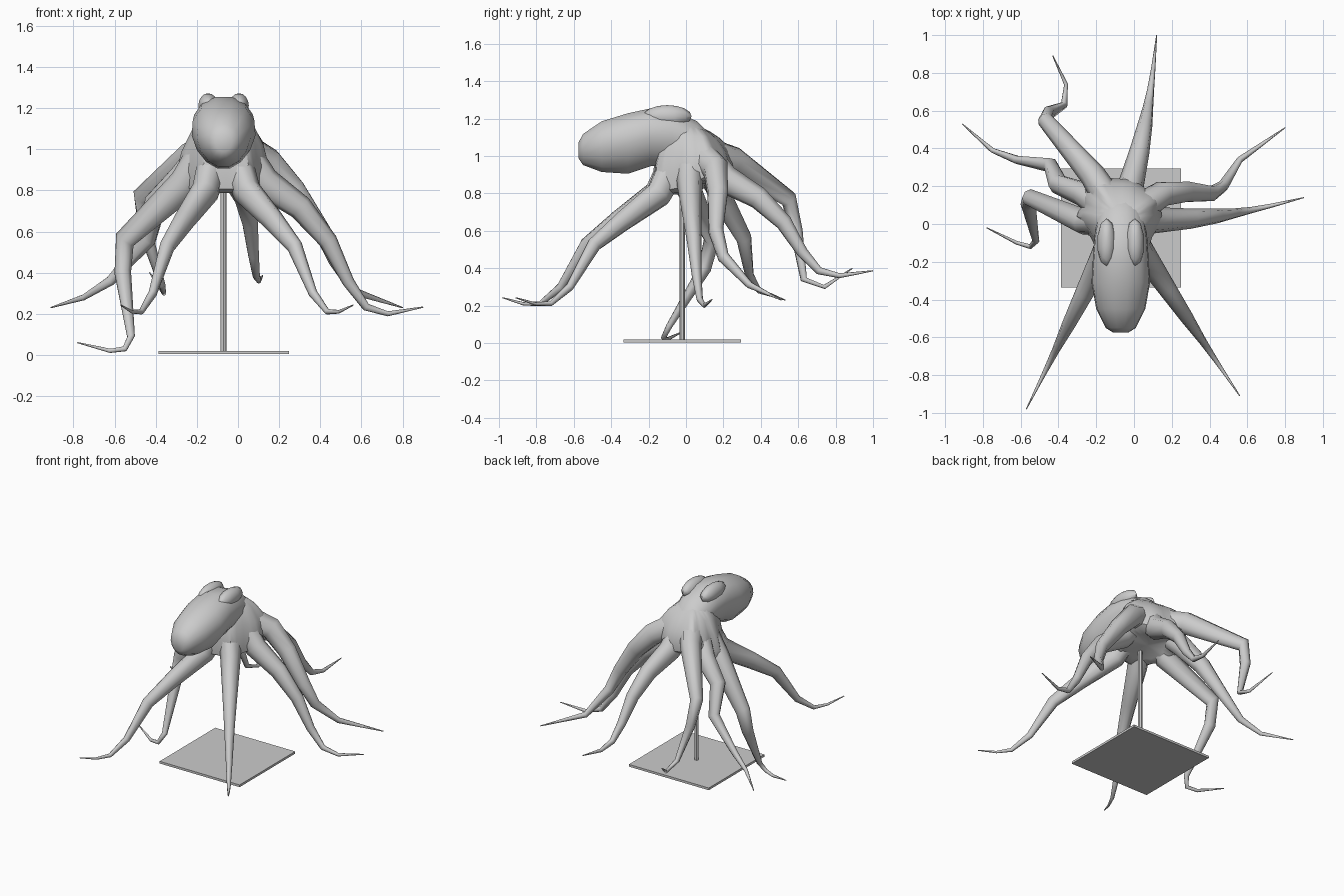
import bpy, bmesh, math
from mathutils import Vector

cube = bpy.data.objects.get("Cube")
if cube:
    bpy.data.objects.remove(cube, do_unlink=True)

COLOUR = (.6, .6, .6, 1)
grey = bpy.data.materials.new("plain_grey")
grey.use_nodes = True
grey.diffuse_color = COLOUR
grey.node_tree.nodes["Principled BSDF"].inputs["Base Color"].default_value = COLOUR

SIDEWAYS = Vector((1, 0, 0))
UPWARD = Vector((0, 0, 1))
HUB = Vector((-.07, .02, 1.02))


def finish(bm, name, sharp_angle=60, subdivisions=0):
    """Turn a bmesh into a named, shaded object."""
    bmesh.ops.recalc_face_normals(bm, faces=bm.faces)
    mesh = bpy.data.meshes.new(name)
    bm.to_mesh(mesh)
    bm.free()
    mesh.materials.append(grey)
    obj = bpy.data.objects.new(name, mesh)
    bpy.context.collection.objects.link(obj)
    bpy.ops.object.select_all(action="DESELECT")
    obj.select_set(True)
    bpy.context.view_layer.objects.active = obj
    bpy.ops.object.shade_smooth_by_angle(angle=math.radians(sharp_angle))
    if subdivisions:
        modifier = obj.modifiers.new("Soften", "SUBSURF")
        modifier.levels = modifier.render_levels = subdivisions


def loft(bm, rings):
    """Skin a list of equal rings and cap both ends."""
    rows = [[bm.verts.new(point) for point in ring] for ring in rings]
    count = len(rows[0])
    for low, high in zip(rows, rows[1:]):
        for i in range(count):
            j = (i + 1) % count
            bm.faces.new((low[i], low[j], high[j], high[i]))
    bm.faces.new(rows[0])
    bm.faces.new(rows[-1])


def ellipse(center, side, up, width, height, count):
    angles = [math.tau * i / count for i in range(count)]
    return [center + side * width * math.cos(a) + up * height * math.sin(a) for a in angles]


def tentacle(name, path, root_radius=.092, sides=8):
    """Tapered tube from the head along a path, slimming to a fine tip."""
    outward = Vector((path[0].x - HUB.x, path[0].y - HUB.y, 0)).normalized()
    points = [HUB + outward * .06] + path
    lengths = [0]
    for a, b in zip(points, points[1:]):
        lengths.append(lengths[-1] + (b - a).length)
    rings, side = [], outward.cross(UPWARD)
    for i, point in enumerate(points):
        before, after = points[max(i - 1, 0)], points[min(i + 1, len(points) - 1)]
        tangent = (after - before).normalized()
        side = (side - tangent * side.dot(tangent)).normalized()
        radius = root_radius * (1 - lengths[i] / lengths[-1]) ** 1.15 + .003
        rings.append(ellipse(point, side, side.cross(tangent), radius * .88, radius, sides))
    bm = bmesh.new()
    loft(bm, rings)
    finish(bm, name)
    return points


def draped(tip_x, tip_y, lowest, profile, bow=0):
    """Path out to a tip, dropping by a (reach, height) profile and bowed to one side."""
    tip = Vector((tip_x, tip_y, lowest))
    across = (tip - HUB).cross(UPWARD).normalized()
    path = []
    for reach, height in profile:
        point = HUB.lerp(tip, reach) + across * bow * math.sin(math.pi * reach)
        point.z = lowest + (HUB.z - lowest) * height
        path.append(point)
    return path


def curled(*corners):
    return [Vector(corner) for corner in corners]


# Eight tentacles, in order around the head
front_drop = [(.18, .72), (.38, .55), (.55, .39), (.69, .11), (.8, 0), (.89, 0), (1, .04)]
steep_drop = [(.2, .78), (.38, .63), (.52, .43), (.62, .19), (.71, .04), (.82, 0), (1, .04)]
paths = {
    "front_left_tentacle": draped(.56, -.91, .21, front_drop),
    "middle_left_tentacle": draped(.9, .14, .2, steep_drop, bow=.04),
    "rear_left_tentacle": curled((.15, .16, .93), (.27, .17, .8), (.41, .16, .6),
                                 (.47, .2, .46), (.56, .34, .31), (.8, .51, .23)),
    "back_tentacle": draped(.12, 1, .36, steep_drop, bow=.03),
    "rear_right_tentacle": curled((-.22, .26, .97), (-.47, .55, .77), (-.45, .59, .6),
                                  (-.37, .63, .34), (-.36, .74, .3), (-.43, .89, .4)),
    "side_right_tentacle": curled((-.27, .16, .86), (-.4, .21, .74), (-.44, .31, .56),
                                  (-.62, .34, .36), (-.75, .39, .28), (-.91, .53, .23)),
    "middle_right_tentacle": curled((-.26, .01, .83), (-.55, .14, .56), (-.56, .1, .4),
                                    (-.52, -.09, .09), (-.55, -.12, .03), (-.62, -.1, .02),
                                    (-.78, -.02, .06)),
    "front_right_tentacle": draped(-.57, -.98, .21, front_drop),
}
tentacles = [tentacle(name, path) for name, path in paths.items()]

# Webbed skirt joining the tentacle roots, sloping to the back and hollow underneath
crown = HUB + UPWARD * .17
hollow = HUB - UPWARD * .1
tops, middles, edges, inners = [], [], [], []
for points, following in zip(tentacles, tentacles[1:] + tentacles[:1]):
    valley = (points[1] + following[1]) / 2 - UPWARD * .04
    for rim in (points[1].lerp(points[2], .4), valley):
        outward = Vector((rim.x - crown.x, rim.y - crown.y, 0)).normalized()
        top = crown + outward * .1 - UPWARD * outward.y * .05
        tops.append(top)
        middles.append(top.lerp(rim, .5) + (outward + UPWARD) * .04)
        edges.append(rim)
        inners.append(rim.lerp(hollow, .5) - UPWARD * .02)
bm = bmesh.new()
loft(bm, [tops, middles, edges, inners])
finish(bm, "web_skirt", sharp_angle=80, subdivisions=1)

# Mantle: stations of (y, z, half width) from the rounded front to the neck
stations = [(-.575, 1.03, .04), (-.55, 1.035, .08), (-.45, 1.05, .13), (-.31, 1.067, .155),
            (-.19, 1.1, .148), (-.07, 1.1, .14), (.06, 1.06, .12), (.18, .97, .09)]
rings = []
for y, z, half in stations:
    ring = ellipse(Vector((HUB.x, y, z)), SIDEWAYS, UPWARD, half, half * 1.07, 14)
    for point in ring:
        # Egg-shaped section, wider above than below
        point.x = HUB.x + (point.x - HUB.x) * (1 + point.z - z)
    rings.append(ring)
bm = bmesh.new()
loft(bm, rings)
finish(bm, "mantle", sharp_angle=80)

# Low brow ridge over each eye
for name, sign in (("left_brow", 1), ("right_brow", -1)):
    bm = bmesh.new()
    bmesh.ops.create_uvsphere(bm, u_segments=10, v_segments=8, radius=1)
    bmesh.ops.scale(bm, vec=(.05, .13, .06), verts=bm.verts)
    bmesh.ops.translate(bm, vec=(HUB.x + sign * .075, -.1, 1.212), verts=bm.verts)
    finish(bm, name)

# Display stand
bm = bmesh.new()
bmesh.ops.create_cube(bm, size=1)
bmesh.ops.scale(bm, vec=(.635, .63, .016), verts=bm.verts)
bmesh.ops.translate(bm, vec=(HUB.x, -.02, .012), verts=bm.verts)
finish(bm, "stand_plate", sharp_angle=30)

bm = bmesh.new()
bmesh.ops.create_cone(bm, cap_ends=True, segments=12, radius1=.014, radius2=.014, depth=.94)
bmesh.ops.translate(bm, vec=(HUB.x, -.02, .48), verts=bm.verts)
finish(bm, "stand_pole", sharp_angle=30)
